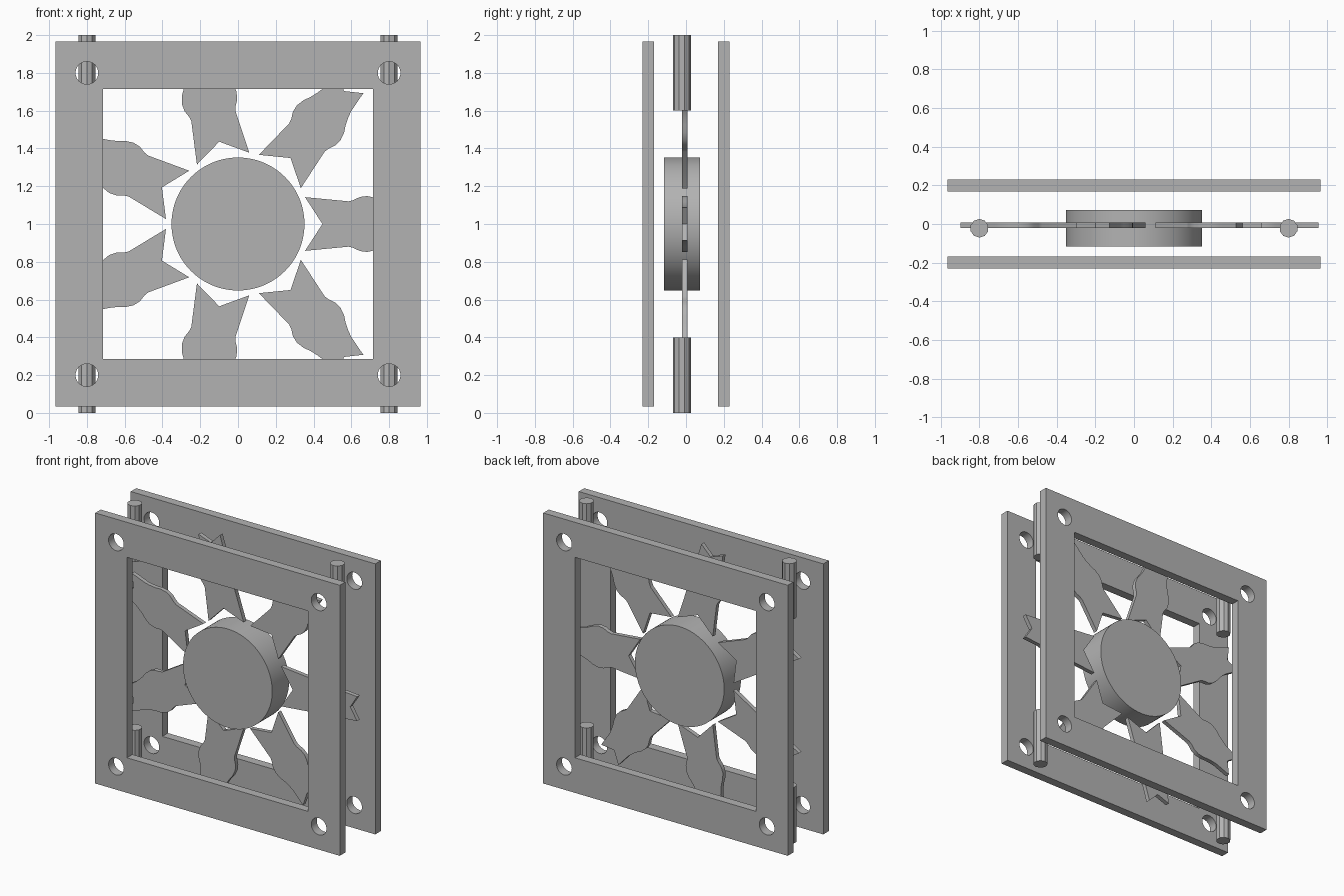
import bpy, bmesh
from math import cos, sin, pi, radians
from mathutils import Matrix

cube = bpy.data.objects.get("Cube")
if cube:
    bpy.data.objects.remove(cube)

grey = bpy.data.materials.new("plain_grey")
grey.use_nodes = True
grey.diffuse_color = (0.45, 0.45, 0.45, 1)
grey.node_tree.nodes["Principled BSDF"].inputs["Base Color"].default_value = grey.diffuse_color

UPRIGHT = Matrix.Rotation(pi / 2, 4, 'X')


def add(name, mesh, smooth=False):
    obj = bpy.data.objects.new(name, mesh)
    bpy.context.collection.objects.link(obj)
    mesh.materials.clear()
    mesh.materials.append(grey)
    if smooth:
        bpy.ops.object.select_all(action='DESELECT')
        obj.select_set(True)
        bpy.context.view_layer.objects.active = obj
        bpy.ops.object.shade_smooth_by_angle(angle=radians(28))
    return obj


def plate(name, outlines, y, thickness):
    """Flat upright plate from closed outlines; inner outlines become holes."""
    curve = bpy.data.curves.new(name, 'CURVE')
    curve.dimensions = '2D'
    curve.fill_mode = 'BOTH'
    curve.extrude = thickness / 2
    for pts in outlines:
        spline = curve.splines.new('POLY')
        spline.points.add(len(pts) - 1)
        for p, (x, z) in zip(spline.points, pts):
            p.co = (x, z, 0, 1)
        spline.use_cyclic_u = True
    temp = bpy.data.objects.new(name, curve)
    bm = bmesh.new()
    bpy.context.collection.objects.link(temp)
    bpy.context.view_layer.update()
    source = temp.evaluated_get(bpy.context.evaluated_depsgraph_get())
    bm.from_mesh(source.to_mesh())
    bpy.data.objects.remove(temp)
    bpy.data.curves.remove(curve)
    bmesh.ops.remove_doubles(bm, verts=bm.verts, dist=1e-5)
    bmesh.ops.recalc_face_normals(bm, faces=bm.faces)
    bm.transform(Matrix.Translation((0, y, 1)) @ UPRIGHT)
    mesh = bpy.data.meshes.new(name)
    bm.to_mesh(mesh)
    bm.free()
    return add(name, mesh, True)


def cylinder(name, radius, depth, sides, matrix, smooth):
    bm = bmesh.new()
    bmesh.ops.create_cone(bm, cap_ends=True, segments=sides, radius1=radius,
                          radius2=radius, depth=depth, matrix=matrix)
    mesh = bpy.data.meshes.new(name)
    bm.to_mesh(mesh)
    bm.free()
    return add(name, mesh, smooth)


def square(h):
    return [(-h, -h), (h, -h), (h, h), (-h, h)]


def circle(cx, cz, r, n=32):
    return [(cx + r * cos(2 * pi * i / n), cz + r * sin(2 * pi * i / n)) for i in range(n)]


# Front and back square frames with corner bolt holes
corners = square(0.8)
holes = [circle(x, z, 0.06) for x, z in corners]
for name, y in (("front_frame", -0.2), ("back_frame", 0.2)):
    plate(name, [square(0.965), square(0.715)] + holes, y, 0.062)

# Round hub
cylinder("hub", 0.352, 0.19, 96, Matrix.Translation((0, -0.022, 1)) @ UPRIGHT, True)

# Upright corner rods
for i, (x, z) in enumerate(corners):
    cylinder(f"corner_rod_{i + 1}", 0.048, 0.4, 10,
             Matrix.Translation((x, -0.022, 1 + z)), False)

# Seven notched blades around the hub: (radius, half width) along one edge
edge = [(0.355, 0.142), (0.585, 0.12), (0.61, 0.126), (0.645, 0.143), (0.685, 0.148),
        (0.73, 0.137), (0.765, 0.119), (0.805, 0.105), (0.84, 0.096), (0.955, 0.087)]
outline = ([(0.447, 0)] + [(r, -w) for r, w in edge] + [(0.9, 0)]
           + [(r, w) for r, w in reversed(edge)])
for i in range(7):
    a = 2 * pi * i / 7
    turned = [(r * cos(a) - t * sin(a), r * sin(a) + t * cos(a)) for r, t in outline]
    plate(f"blade_{i + 1}", [turned], -0.006, 0.03)
